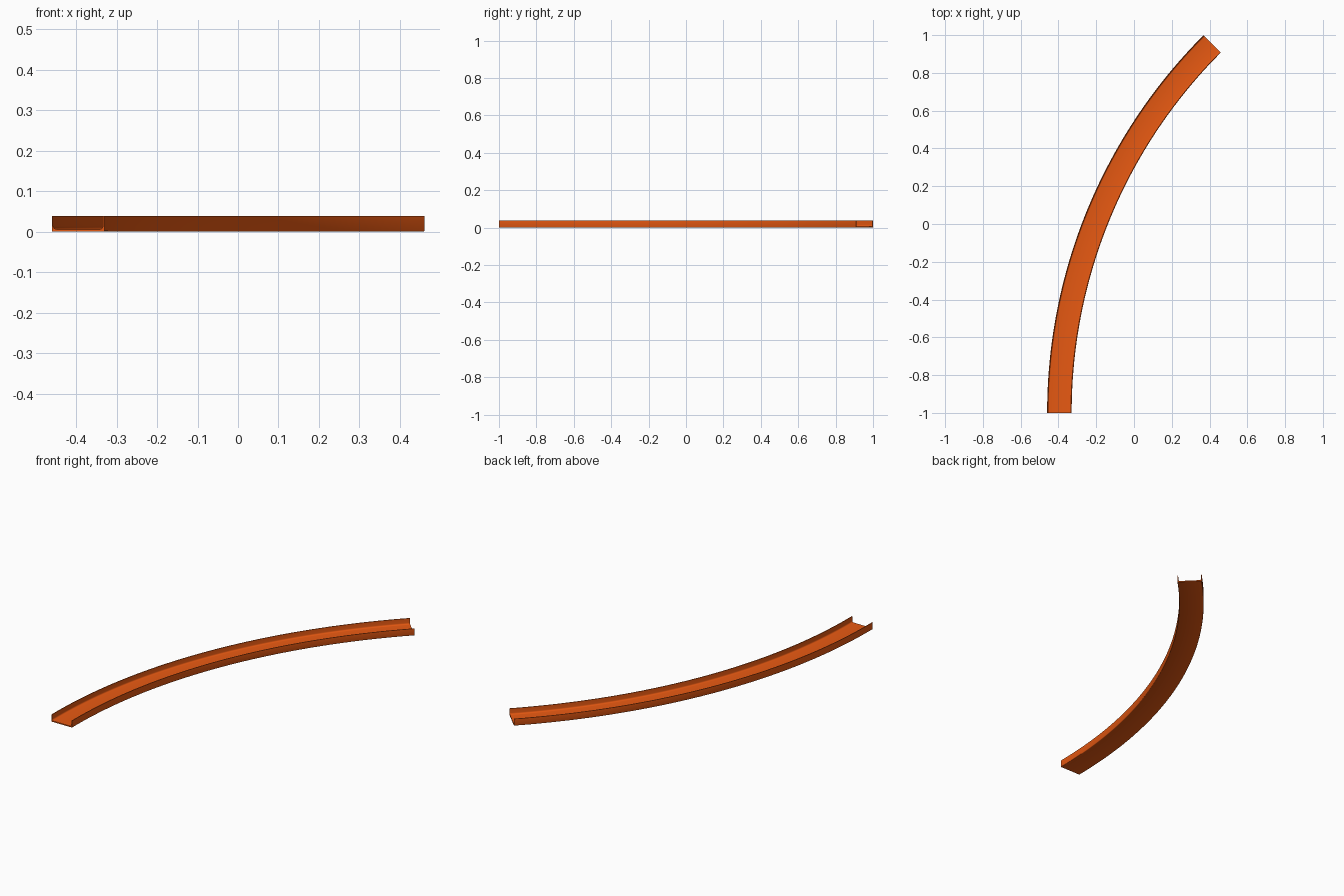
import bpy, bmesh, math

if "Cube" in bpy.data.objects:
    bpy.data.objects.remove(bpy.data.objects["Cube"])

# 45 degree curved track: U-shaped channel swept along an arc
OUTER_R, WIDTH, HALF_X = 2.8284, 0.13, 0.46
HEIGHT, WALL, FLOOR = 0.039, 0.0035, 0.006
FILLET, BEVEL = 0.008, 0.003
SEGMENTS = 48


def corner(cx, cz, r, a0, a1, steps):
    return [(cx + r * math.cos(math.radians(a0 + (a1 - a0) * i / steps)),
             cz + r * math.sin(math.radians(a0 + (a1 - a0) * i / steps)))
            for i in range(steps + 1)]


# Half profile (u across, z up), from the outside bottom over the wall to the floor
h = WIDTH / 2
hi = h - WALL
half = corner(h - BEVEL, BEVEL, BEVEL, -90, 0, 2)
half += [(h, HEIGHT), (hi, HEIGHT)]
half += corner(hi - FILLET, FLOOR + FILLET, FILLET, 0, -90, 4)
profile = half + [(-u, z) for u, z in reversed(half)]

# Sweep the profile round the arc centre
bm = bmesh.new()
centre_x = OUTER_R - HALF_X
mid_r = OUTER_R - WIDTH / 2
rings = []
for i in range(SEGMENTS + 1):
    a = math.radians(45) * i / SEGMENTS
    rings.append([bm.verts.new((centre_x - (mid_r + u) * math.cos(a),
                                -1 + (mid_r + u) * math.sin(a), z))
                  for u, z in profile])
n = len(profile)
for r0, r1 in zip(rings, rings[1:]):
    for j in range(n):
        k = (j + 1) % n
        bm.faces.new((r0[j], r0[k], r1[k], r1[j]))

# End caps
bm.faces.new(rings[0])
bm.faces.new(rings[-1][::-1])
bmesh.ops.recalc_face_normals(bm, faces=bm.faces)

mesh = bpy.data.meshes.new("curved_track")
bm.to_mesh(mesh)
bm.free()
track = bpy.data.objects.new("curved_track", mesh)
bpy.context.collection.objects.link(track)

# Orange plastic
mat = bpy.data.materials.new("orange_plastic")
mat.diffuse_color = (0.8, 0.1, 0.006, 1)
mat.use_nodes = True
mat.node_tree.nodes["Principled BSDF"].inputs["Base Color"].default_value = mat.diffuse_color
mesh.materials.append(mat)

bpy.context.view_layer.objects.active = track
track.select_set(True)
bpy.ops.object.shade_smooth_by_angle(angle=math.radians(50))
